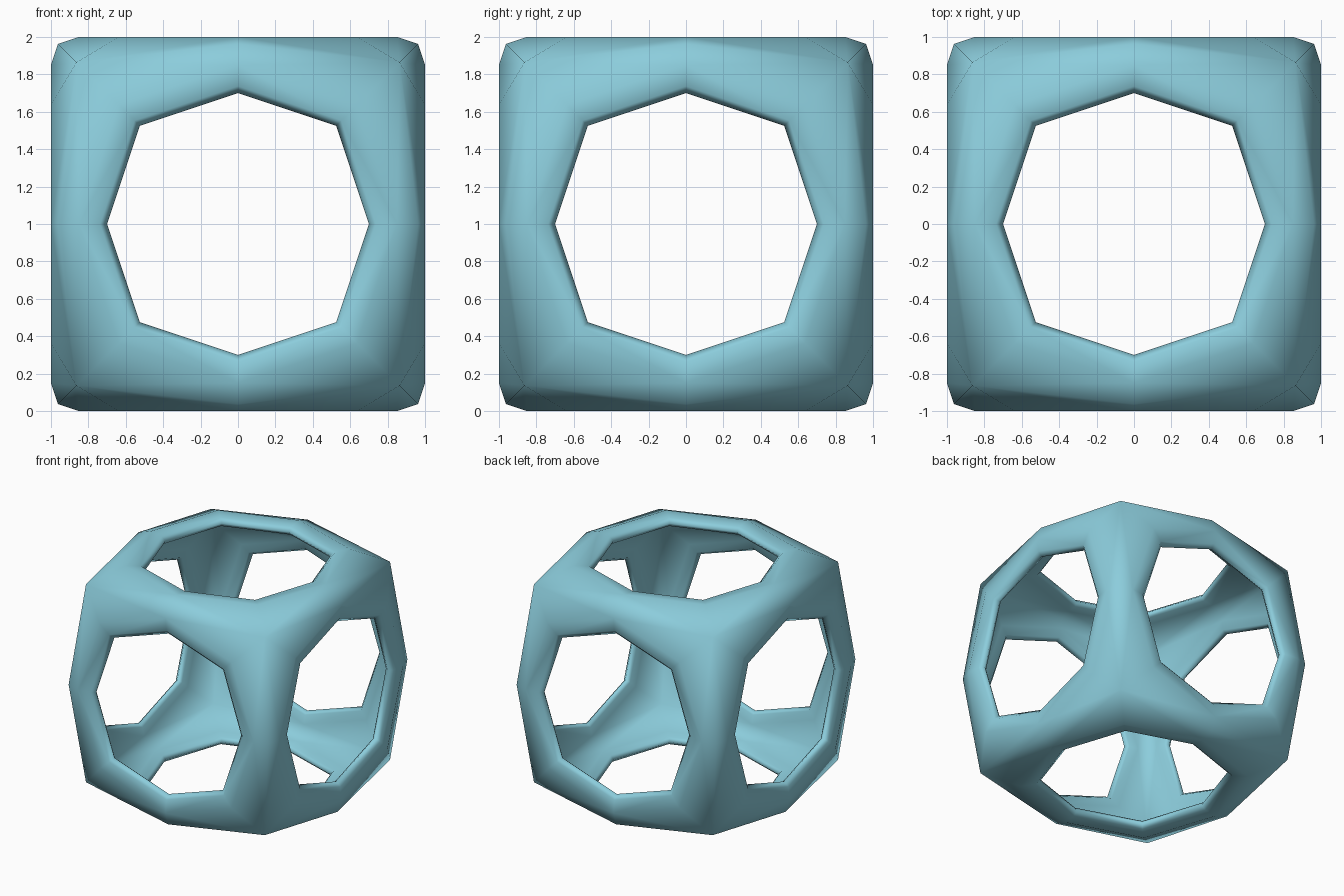
import bpy
import bmesh
from mathutils import Vector

if "Cube" in bpy.data.objects:
    bpy.data.objects.remove(bpy.data.objects["Cube"])

HOLE = 0.7    # half width of the square windows before rounding
WALL = 0.09   # thickness of the hollow shell

teal = bpy.data.materials.new("light teal")
teal.diffuse_color = (0.262, 0.610, 0.716, 1.0)
teal.use_nodes = True
teal.node_tree.nodes["Principled BSDF"].inputs["Base Color"].default_value = teal.diffuse_color


def rounded(verts, faces):
    """One Catmull-Clark smoothing step on a closed quad mesh."""
    src = bmesh.new()
    vs = [src.verts.new(v) for v in verts]
    for f in faces:
        src.faces.new([vs[i] for i in f])
    bmesh.ops.recalc_face_normals(src, faces=src.faces[:])
    for seq in (src.verts, src.edges, src.faces):
        seq.index_update()
    avg = lambda pts: sum(pts, Vector()) / len(pts)
    mid = {e.index: avg([v.co for v in e.verts]) for e in src.edges}
    fp = {f.index: avg([v.co for v in f.verts]) for f in src.faces}
    out = bmesh.new()
    ev = {e.index: out.verts.new((mid[e.index] + avg([fp[f.index] for f in e.link_faces])) / 2)
          for e in src.edges}
    fv = {i: out.verts.new(p) for i, p in fp.items()}
    vv = {}
    for v in src.verts:
        n = len(v.link_edges)
        face_avg = avg([fp[f.index] for f in v.link_faces])
        edge_avg = avg([mid[e.index] for e in v.link_edges])
        vv[v.index] = out.verts.new((face_avg + 2 * edge_avg + (n - 3) * v.co) / n)
    for f in src.faces:
        for lp in f.loops:
            out.faces.new((vv[lp.vert.index], ev[lp.edge.index], fv[f.index],
                           ev[lp.link_loop_prev.edge.index]))
    src.free()
    return out


# Hollow cube shell with a window in each side: outer border, window rim, inner border
points, quads = {}, []


def vid(axis, depth, u, v):
    co = [0, 0, 0]
    co[axis], co[(axis + 1) % 3], co[(axis + 2) % 3] = depth, u, v
    return points.setdefault(tuple(co), len(points))


IN = 1 - WALL
for axis in range(3):
    for s in (-1, 1):
        ring = [(-1, -1), (1, -1), (1, 1), (-1, 1)]
        loops = [[vid(axis, s * d, u * w, v * w) for u, v in ring]
                 for d, w in ((1, 1), (1, HOLE), (IN, HOLE), (IN, IN))]
        for a, b in zip(loops, loops[1:]):
            for i in range(4):
                j = (i + 1) % 4
                quads.append((a[i], a[j], b[j], b[i]))

bm = rounded(list(points), quads)
bmesh.ops.translate(bm, verts=bm.verts[:], vec=(0, 0, 1))
bmesh.ops.recalc_face_normals(bm, faces=bm.faces[:])
for f in bm.faces:
    f.smooth = True
mesh = bpy.data.meshes.new("cube_frame")
bm.to_mesh(mesh)
bm.free()
mesh.materials.append(teal)
frame = bpy.data.objects.new("cube_frame", mesh)
bpy.context.collection.objects.link(frame)
